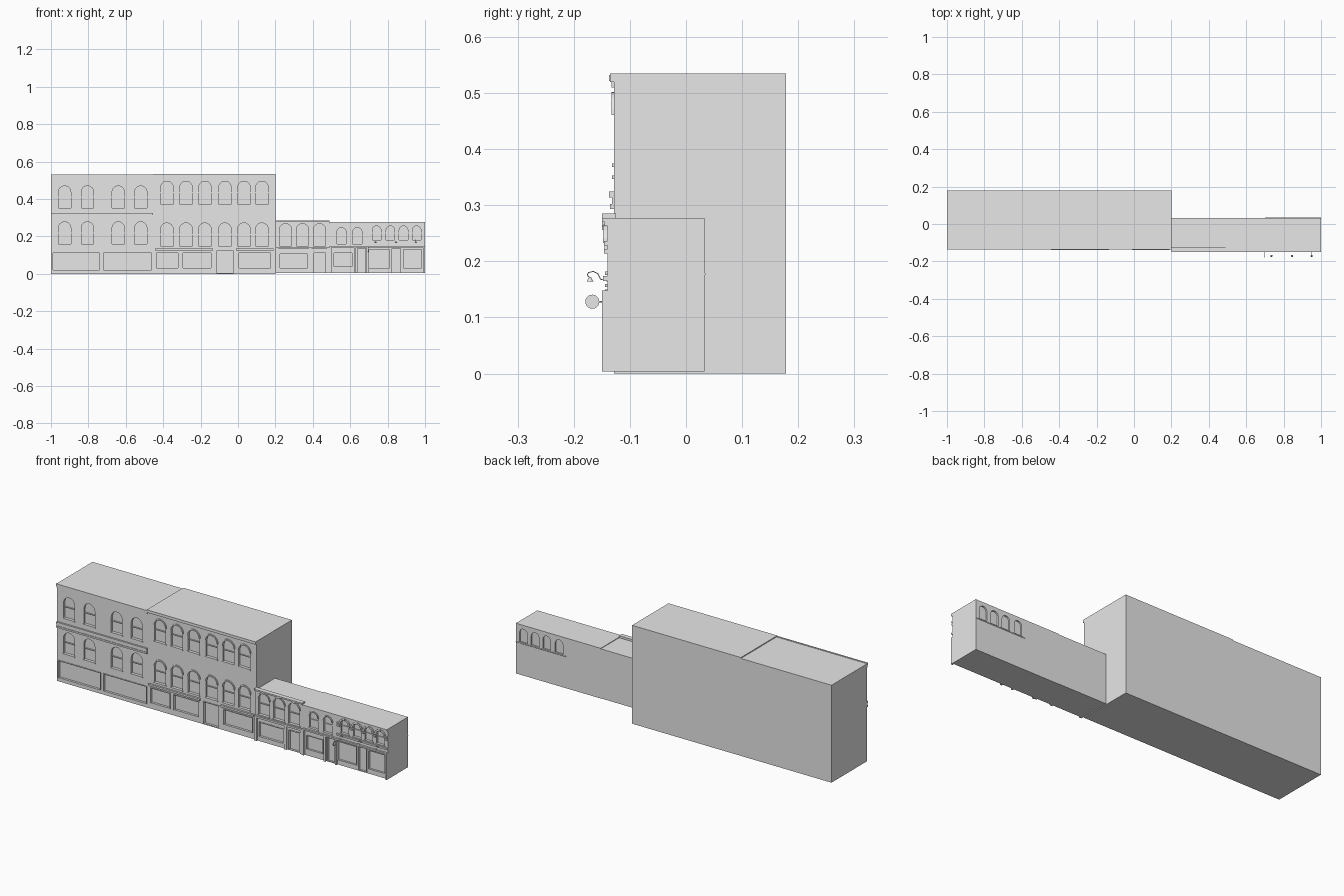
import bpy, bmesh, math
from mathutils import Matrix

cube = bpy.data.objects.get("Cube")
if cube:
    bpy.data.objects.remove(cube, do_unlink=True)

grey = bpy.data.materials.new("plain grey")
grey.use_nodes = True
grey.diffuse_color = (0.8, 0.8, 0.8, 1)
grey.node_tree.nodes["Principled BSDF"].inputs["Base Color"].default_value = (0.8, 0.8, 0.8, 1)


def make(name, bm):
    bmesh.ops.recalc_face_normals(bm, faces=bm.faces)
    mesh = bpy.data.meshes.new(name)
    bm.to_mesh(mesh)
    bm.free()
    mesh.materials.append(grey)
    ob = bpy.data.objects.new(name, mesh)
    bpy.context.collection.objects.link(ob)
    return ob


def prism(bm, outline, y0, y1):
    """Extrude an x-z outline from y0 to y1."""
    face = bm.faces.new([bm.verts.new((x, y0, z)) for x, z in outline])
    new = bmesh.ops.extrude_face_region(bm, geom=[face])["geom"]
    bmesh.ops.translate(bm, vec=(0, y1 - y0, 0),
                        verts=[v for v in new if isinstance(v, bmesh.types.BMVert)])


def rect(x0, x1, z0, z1):
    return [(x0, z0), (x1, z0), (x1, z1), (x0, z1)]


def arc(cx, r, z, n=12):
    return [(cx + r * math.cos(math.pi * i / n), z + r * math.sin(math.pi * i / n))
            for i in range(n + 1)]


def arch(cx, w, z0, z1):
    r = w / 2
    return [(cx - r, z0), (cx + r, z0)] + arc(cx, r, z1 - r)


def ring(cx, w, z1, t):
    r = w / 2
    return arc(cx, r + t, z1 - r) + arc(cx, r, z1 - r)[::-1]


def solid(name, outlines, y0, y1):
    bm = bmesh.new()
    for outline in outlines:
        prism(bm, outline, y0, y1)
    return make(name, bm)


def box(name, x0, x1, y0, y1, z0, z1):
    return solid(name, [rect(x0, x1, z0, z1)], y0, y1)


def carve(ob, outlines, y0, y1):
    cutter = solid("cutter", outlines, y0, y1)
    cutter.hide_render = True
    mod = ob.modifiers.new("openings", 'BOOLEAN')
    mod.object, mod.operation, mod.solver = cutter, 'DIFFERENCE', 'EXACT'
    deps = bpy.context.evaluated_depsgraph_get()
    mesh = bpy.data.meshes.new_from_object(ob.evaluated_get(deps))
    ob.modifiers.clear()
    ob.data = mesh
    bpy.data.objects.remove(cutter, do_unlink=True)


def bars(name, windows, y):
    """Meeting rail across each sash window."""
    solid(name, [rect(c - w / 2, c + w / 2, (a + b) / 2 - .002, (a + b) / 2 + .002)
                 for c, w, a, b in windows], y, y + .006)


def hoods(name, windows, y, t=.007, out=.005):
    solid(name, [ring(c, w, b, t) for c, w, a, b in windows], y - out, y + .001)


def sills(name, windows, y):
    solid(name, [rect(c - w / 2 - .004, c + w / 2 + .004, a - .006, a)
                 for c, w, a, b in windows], y - .004, y + .001)


def frames(name, shops, y, t=.004):
    """Thin raised frame around shop windows and doors."""
    parts = []
    for x0, x1, z0, z1 in shops:
        parts += [rect(x0 - t, x0, z0, z1 + t), rect(x1, x1 + t, z0, z1 + t),
                  rect(x0, x1, z1, z1 + t)]
    solid(name, parts, y - .003, y + .001)


BIG, LOW = -.128, -.14

# Left tall building
wall = box("left_building", -1, -.455, BIG, .178, 0, .53)
wins = [(x, .066, a, b) for x in (-.927, -.805, -.64, -.52) for a, b in ((.353, .47), (.16, .278))]
shops = [(-.99, -.74, .02, .112), (-.718, -.463, .02, .112)]
carve(wall, [arch(*w) for w in wins] + [rect(*s) for s in shops], BIG - .02, BIG + .012)
bars("left_window_rails", wins, BIG + .006)
sills("left_window_sills", wins, BIG)
frames("left_shop_frames", shops, BIG)
box("left_cornice_top", -1, -.455, -.137, BIG, .521, .532)
box("left_cornice_lower", -1, -.455, -.133, BIG, .51, .521)
box("left_belt_top", -1, -.455, -.137, BIG, .314, .324)
box("left_belt_middle", -1, -.455, -.132, BIG, .302, .314)
box("left_belt_lower", -1, -.455, -.135, BIG, .293, .302)

# Middle tall building
wall = box("middle_building", -.455, .2, BIG, .178, 0, .535)
wins = [(x, .068, a, b) for x in (-.38, -.278, -.177, -.07, .032, .128)
        for a, b in ((.374, .495), (.15, .272))]
shops = [(-.435, -.32, .032, .112), (-.295, -.145, .032, .112), (.005, .175, .032, .112)]
door = [(-.115, -.025, .005, .122)]
carve(wall, [arch(*w) for w in wins] + [rect(*s) for s in shops + door], BIG - .02, BIG + .012)
bars("middle_window_rails", wins, BIG + .006)
hoods("middle_window_hoods", wins, BIG)
sills("middle_window_sills", wins, BIG)
frames("middle_shop_frames", shops + door, BIG)
box("middle_cornice", -.455, .2, -.135, BIG, .52, .535)
for x0, x1 in ((-.445, -.135), (-.01, .19)):
    box("shop_ledge", x0, x1, -.138, BIG, .126, .136)

# Low building with a parapet
wall = box("low_building", .2, .49, LOW, .033, .005, .274)
wins = [(x, .066, .15, .268) for x in (.254, .345, .436)]
shops = [(.225, .372, .03, .107), (.405, .468, .008, .112)]
carve(wall, [arch(*w) for w in wins] + [rect(*s) for s in shops], LOW - .02, LOW + .012)
box("low_parapet", .2, .49, LOW, -.125, .274, .285)
box("low_coping", .2, .49, -.15, LOW, .277, .285)
bars("low_window_rails", wins, LOW + .006)
hoods("low_window_hoods", wins, LOW, .006)
sills("low_window_sills", wins, LOW)
frames("low_shop_frames", shops, LOW)
box("low_shop_ledge", .2, .49, -.15, LOW, .132, .142)
for x in (.2, .38, .476):
    box("low_pilaster", x, x + .014, -.148, LOW, .005, .132)

# End building, with windows front and back
wall = box("end_building", .49, 1, LOW, .033, .004, .277)
pair = [(x, .05, .16, .247) for x in (.553, .638)]
four = [(x, .046, .182, .256) for x in (.741, .815, .885, .955)]
shops = [(.512, .61, .038, .112), (.638, .682, .008, .135),
         (.7, .81, .03, .13), (.824, .87, .008, .135), (.886, .982, .03, .13)]
carve(wall, [arch(*w) for w in pair + four] + [rect(*s) for s in shops], LOW - .02, LOW + .01)
carve(wall, [arch(*w) for w in four], .025, .05)
bars("end_window_rails", pair + four, LOW + .005)
hoods("end_pair_hoods", pair, LOW, .006)
hoods("end_ornate_hoods", four, LOW, .009, .008)
solid("end_keystones", [rect(c - .005, c + .005, b, b + .014) for c, w, a, b in four],
      LOW - .01, LOW)
sills("end_window_sills", pair + four, LOW)
frames("end_shop_frames", shops, LOW, .003)
box("end_cornice_top", .49, 1, -.15, LOW, .27, .277)
box("end_cornice_lower", .49, 1, -.145, LOW, .263, .27)
edges = [.694] + [c + s * .027 for c, w, a, b in four for s in (-1, 1)] + [1]
for a, b in zip(edges[::2], edges[1::2]):
    for z in (.214, .228):
        box("impost_band", a, b, -.146, LOW, z, z + .008)
box("end_sill_band", .694, 1, -.148, LOW, .165, .174)
box("end_shop_ledge", .49, 1, -.15, LOW, .14, .148)
for x in (.49, .62, .688, .99):
    box("end_pilaster", x, x + .01, -.15, LOW, .004, .14)


def rod(name, path, radius):
    """Round tube through a few points."""
    curve = bpy.data.curves.new(name, 'CURVE')
    curve.dimensions = '3D'
    curve.bevel_depth, curve.bevel_resolution, curve.use_fill_caps = radius, 1, True
    spline = curve.splines.new('POLY')
    spline.points.add(len(path) - 1)
    for p, co in zip(spline.points, path):
        p.co = (*co, 1)
    curve.materials.append(grey)
    bpy.context.collection.objects.link(bpy.data.objects.new(name, curve))


rod("back_sill", [(.7, .032, .177), (1, .032, .177)], .003)

# Gooseneck lamps
for x in (.735, .845, .95):
    rod("lamp_arm", [(x, -.14, .165), (x, -.152, .168), (x, -.157, .178), (x, -.165, .182),
                     (x, -.174, .18), (x, -.176, .175), (x, -.172, .171)], .001)
    bm = bmesh.new()
    bmesh.ops.create_cone(bm, cap_ends=True, segments=12, radius1=.006, radius2=.0015, depth=.008,
                          matrix=Matrix.Translation((x, -.171, .168)))
    make("lamp_shade", bm)

# Round hanging sign
rod("sign_bracket", [(.697, -.14, .128), (.697, -.156, .128)], .0012)
bm = bmesh.new()
bmesh.ops.create_cone(bm, cap_ends=True, segments=32, radius1=.0125, radius2=.0125, depth=.004,
                      matrix=Matrix.Translation((.697, -.167, .128)) @ Matrix.Rotation(math.pi / 2, 4, 'Y'))
make("round_sign", bm)
